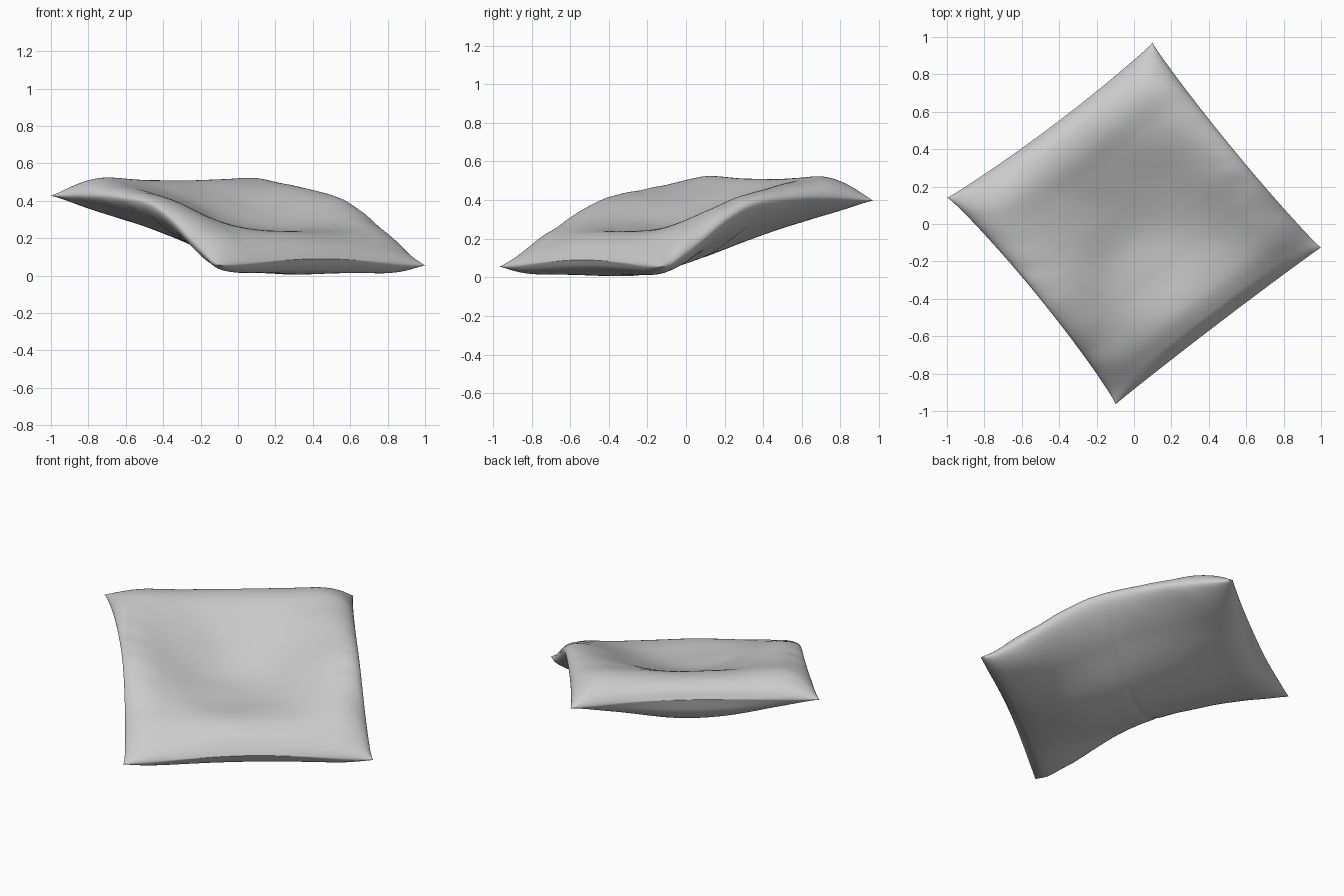
import bpy, bmesh, math
from mathutils import Vector, noise

if "Cube" in bpy.data.objects:
    bpy.data.objects.remove(bpy.data.objects["Cube"])

N = 130
A, B = Vector((-0.10, -0.965)), Vector((1.0, -0.125))
C, D = Vector((0.10, 0.97)), Vector((-1.0, 0.14))

# Height profiles running from the low edge (0) to the raised edge (1)
SEAM = [(0, .055), (.05, .07), (.11, .115), (.2, .19), (.33, .305), (.45, .378),
        (.6, .41), (.8, .425), (1, .415)]
PUFF = [(0, .10), (.15, .10), (.35, .075), (.5, .07), (.75, .095), (.88, .115), (1, .11)]
UNDER = [(0, .08), (.2, .10), (.4, .11), (.6, .09), (.8, .07), (1, .06)]
TOP = [(0, .09), (.015, .125), (.05, .18), (.13, .23), (.3, .24), (.45, .265), (.6, .345),
       (.75, .44), (.85, .498), (.93, .505), (.98, .47), (1, .425)]
BOTTOM = [(0, .09), (.015, .055), (.05, .022), (.15, .006), (.3, .02), (.5, .085), (.7, .17),
          (.85, .235), (.94, .275), (.985, .34), (1, .425)]


def curve(pts, t):
    """Smooth interpolation through profile points."""
    def slope(i):
        a, b = pts[max(i - 1, 0)], pts[min(i + 1, len(pts) - 1)]
        return (b[1] - a[1]) / (b[0] - a[0])
    for i in range(len(pts) - 1):
        (x0, y0), (x1, y1) = pts[i], pts[i + 1]
        if t <= x1 or i == len(pts) - 2:
            h = x1 - x0
            s = min(1, (t - x0) / h)
            return ((2*s**3 - 3*s*s + 1) * y0 + (s**3 - 2*s*s + s) * h * slope(i)
                    + (3*s*s - 2*s**3) * y1 + (s**3 - s*s) * h * slope(i + 1))


def bulge(t, power=.52):
    """Rounded pillow edge: zero at both ends, about one inside."""
    d = min(1, min(t, 1 - t) / 0.17)
    return max(0, 1 - (1 - d) ** 2) ** power


def point(u, v, side):
    # plan outline, each edge pulled in slightly
    p = (A * (1 - u) + B * u) * (1 - v) + (D * (1 - u) + C * u) * v
    su, sv = math.sin(math.pi * u), math.sin(math.pi * v)
    along, across = (B - A).normalized(), (D - A).normalized()
    p = p + along * sv ** .6 * (.045 * (1 - u) ** 2 - .03 * u * u)
    p = p + across * su ** .7 * (.01 * (1 - v) ** 2 - .032 * v * v)
    # heights: seam, padded sides, sagging centre
    seam = curve(SEAM, v) + (.012 - .03 * u) * v ** 4
    mid = max(0, su) ** 1.5
    eu, ev = bulge(u), bulge(v)
    if side > 0:
        z = seam + (curve(PUFF, v) + .02 * (u - .5)) * eu * ev
        z = z * (1 - mid) + curve(TOP, v) * mid
    else:
        z = max(seam - curve(UNDER, v) * eu * ev, .008)
        z = z * (1 - mid) + curve(BOTTOM, v) * mid
        z += .006 * math.exp(-((v - .5) / .008) ** 2) * eu
    # soft cloth wrinkles, with radiating folds at the sides
    n = noise.noise(Vector((u * 5, v * 5, side * 3)))
    z += .008 * n * eu * ev * (1 if side > 0 else .5)
    fold = math.exp(-min(u, 1 - u) / .07) * eu * ev
    z += side * .012 * fold * noise.noise(Vector((u * 4, v * 12 + u * 6, 7)))
    return Vector((p.x, p.y, max(z, 0)))


# Cushion: two cloth panels sharing one seam
bm = bmesh.new()
steps = [(.5 - .5 * math.cos(math.pi * i / N)) for i in range(N + 1)]
rim = {}
for side in (1, -1):
    g = {}
    for i, u in enumerate(steps):
        for j, v in enumerate(steps):
            edge = i in (0, N) or j in (0, N)
            if edge and side < 0:
                g[i, j] = rim[i, j]
            else:
                g[i, j] = bm.verts.new(point(u, v, side))
                if edge:
                    rim[i, j] = g[i, j]
    for i in range(N):
        for j in range(N):
            q = [g[i, j], g[i + 1, j], g[i + 1, j + 1], g[i, j + 1]]
            bm.faces.new(q if side > 0 else q[::-1])
me = bpy.data.meshes.new("cushion")
bm.to_mesh(me)
bm.free()
cushion = bpy.data.objects.new("cushion", me)
bpy.context.collection.objects.link(cushion)
bpy.context.view_layer.objects.active = cushion
cushion.select_set(True)
bpy.ops.object.shade_smooth_by_angle(angle=math.radians(60))
